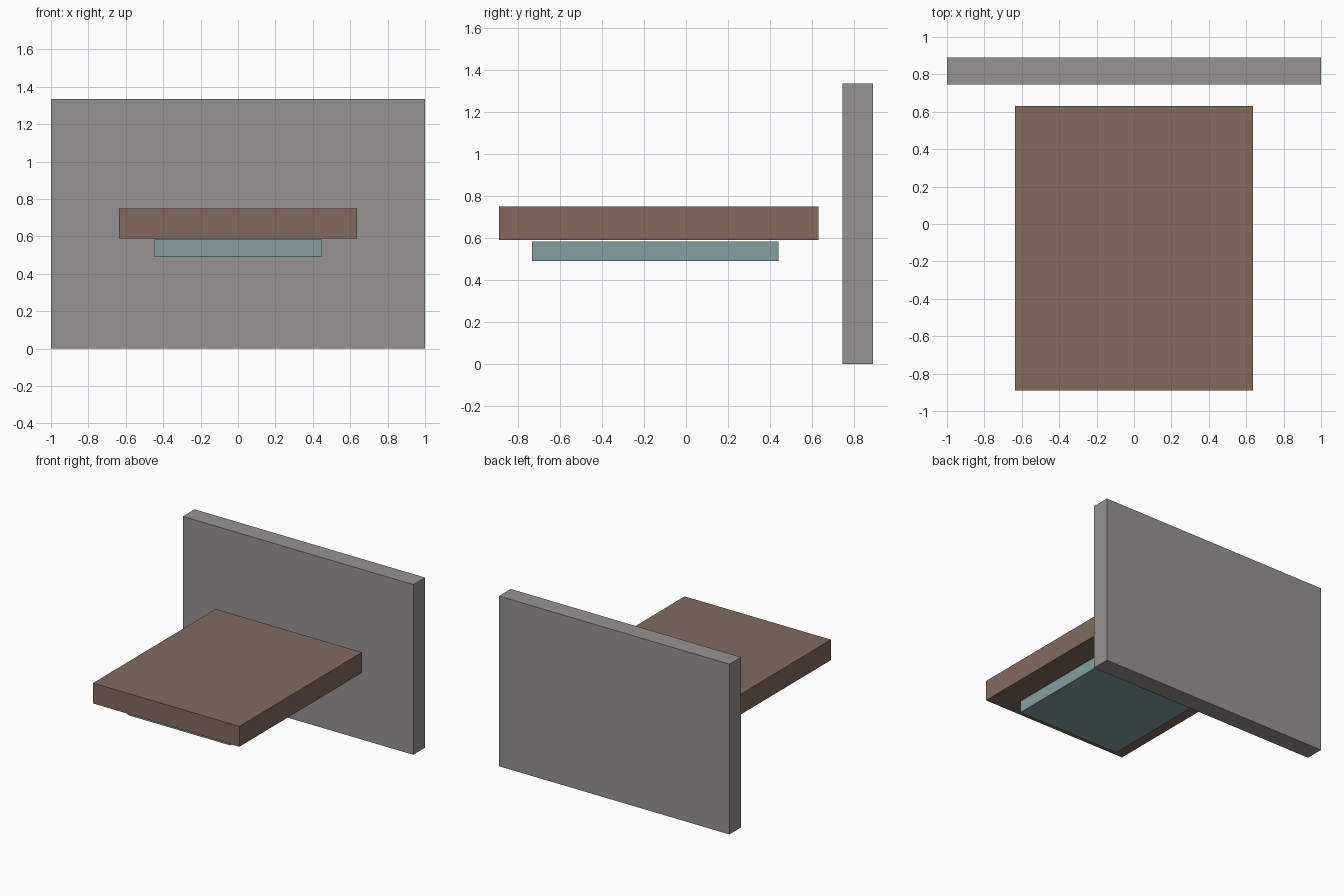
import bpy

if "Cube" in bpy.data.objects:
    bpy.data.objects.remove(bpy.data.objects["Cube"])


def material(name, rgb):
    mat = bpy.data.materials.new(name)
    mat.diffuse_color = (*rgb, 1.0)
    mat.use_nodes = True
    mat.node_tree.nodes["Principled BSDF"].inputs["Base Color"].default_value = mat.diffuse_color
    return mat


def slab(name, low, high, mat):
    """Axis-aligned box between two opposite corners."""
    centre = [(a + b) / 2 for a, b in zip(low, high)]
    size = [b - a for a, b in zip(low, high)]
    bpy.ops.mesh.primitive_cube_add(size=1, location=centre)
    obj = bpy.context.object
    obj.name = name
    obj.scale = size
    bpy.ops.object.transform_apply(location=False, rotation=False, scale=True)
    obj.data.materials.append(mat)
    return obj


grey = material("warm grey", (0.305, 0.296, 0.283))
brown = material("wood brown", (0.220, 0.147, 0.107))
teal = material("pale teal", (0.223, 0.352, 0.352))

# Upright panel at the back
slab("back_panel", (-1.0, 0.745, 0.0), (1.0, 0.89, 1.335), grey)
# Horizontal board floating in front of the panel
slab("board", (-0.635, -0.89, 0.59), (0.635, 0.63, 0.75), brown)
# Thinner plate just under the board
slab("under_plate", (-0.447, -0.733, 0.49), (0.447, 0.44, 0.583), teal)
